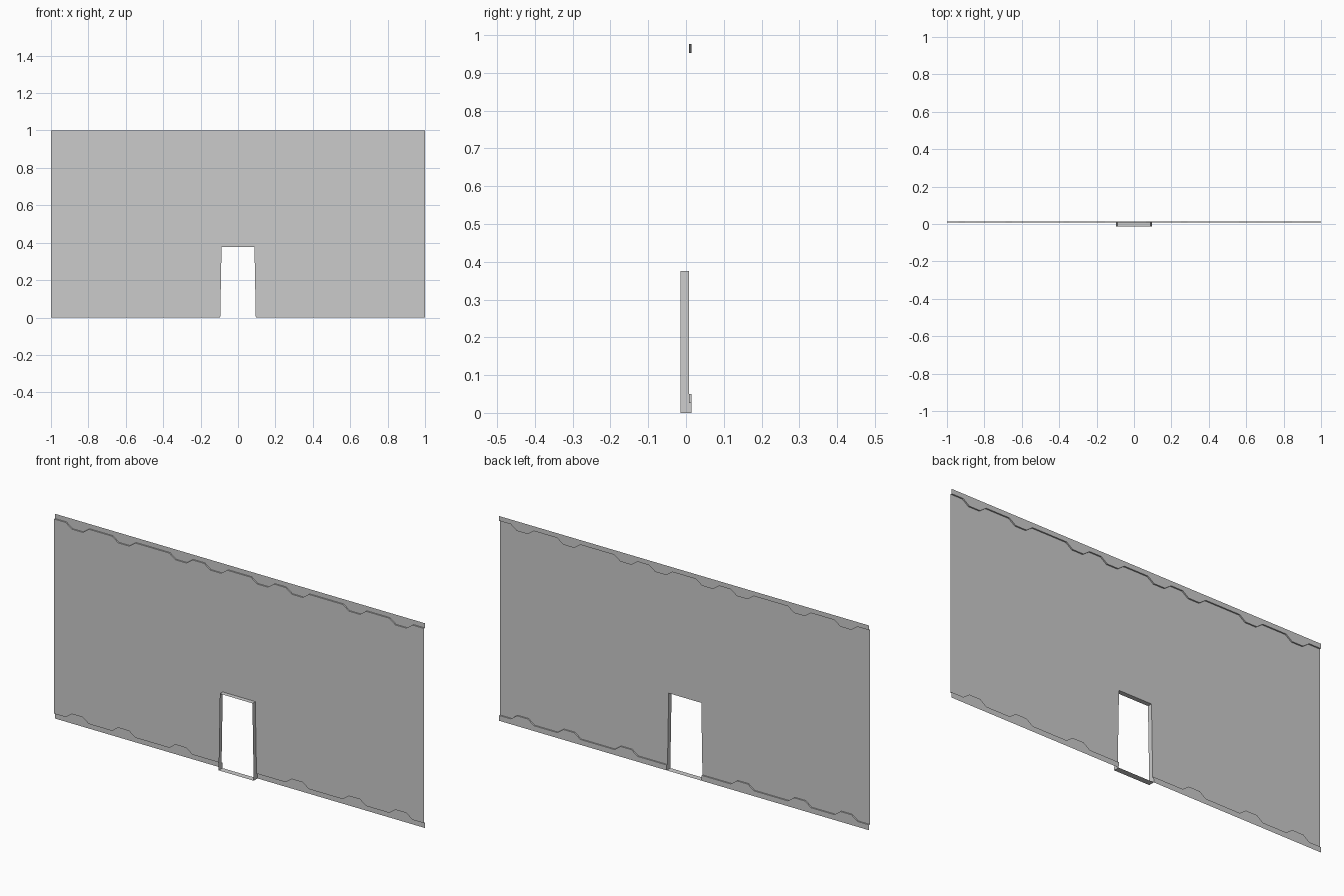
import bpy

if "Cube" in bpy.data.objects:
    bpy.data.objects.remove(bpy.data.objects["Cube"])

FRONT, MAIN, BACK = -0.0146, 0.008, 0.0146   # y planes
DOOR_B, DOOR_T, DOOR_H = 0.095, 0.088, 0.376  # door half widths and height
SLANT = 0.033


def door_x(z):
    return DOOR_B + (DOOR_T - DOOR_B) * z / DOOR_H


def make(name, faces):
    verts, idx = [], []
    for f in faces:
        idx.append(list(range(len(verts), len(verts) + len(f))))
        verts += f
    me = bpy.data.meshes.new(name)
    me.from_pydata(verts, [], idx)
    me.validate()
    ob = bpy.data.objects.new(name, me)
    bpy.context.collection.objects.link(ob)
    return ob


def zigzag(x0, x1, spans, flat, tip):
    """Edge line from x0 to x1 with trapezoid teeth on the given spans."""
    pts = [(x0, flat)]
    for a, b in spans:
        pts += [(a, flat), (a + SLANT, tip), (b - SLANT, tip), (b, flat)]
    return pts + [(x1, flat)]


def plane(pts, y):
    return [(x, y, z) for x, z in pts]


def ledge(pts):
    return [[(a[0], MAIN, a[1]), (b[0], MAIN, b[1]),
             (b[0], BACK, b[1]), (a[0], BACK, a[1])]
            for a, b in zip(pts, pts[1:])]


# Tooth positions, mirrored about the centre
right = [(0.064, 0.189), (0.252, 0.377), (0.561, 0.686), (0.812, 0.937)]
left = [(-b, -a) for a, b in reversed(right)]

# Edge lines of the raised main sheet
Z0, Z1 = 0.026, 0.050
top = zigzag(-1, 1, left + right, 0.977, 0.953)
low_r = zigzag(door_x(Z0), 1, right[1:], Z0, Z1)
low_l = [(-x, z) for x, z in reversed(low_r)]

# Main wall sheet with door opening
opening = [(-DOOR_T, DOOR_H), (DOOR_T, DOOR_H)]
make("wall_panel", [plane(low_l + opening + low_r + top[::-1], MAIN)])

# Recessed top and bottom trims, each with its zigzag ledge
make("top_trim", [plane(top + [(1, 1), (-1, 1)], BACK)] + ledge(top))
make("bottom_trim_right",
     [plane([(DOOR_B, 0), (1, 0)] + low_r[::-1], BACK)] + ledge(low_r))
make("bottom_trim_left",
     [plane([(-1, 0), (-DOOR_B, 0)] + low_l[::-1], BACK)] + ledge(low_l))

# Door surround: jambs, lintel and threshold
jamb = [(FRONT, 0), (BACK, 0), (BACK, Z0), (MAIN, Z0), (MAIN, DOOR_H), (FRONT, DOOR_H)]
surround = [[(s * door_x(z), y, z) for y, z in jamb[::-s]] for s in (1, -1)]
surround.append([(-DOOR_T, FRONT, DOOR_H), (-DOOR_T, MAIN, DOOR_H),
                 (DOOR_T, MAIN, DOOR_H), (DOOR_T, FRONT, DOOR_H)])
surround.append([(-DOOR_B, FRONT, 0), (DOOR_B, FRONT, 0),
                 (DOOR_B, BACK, 0), (-DOOR_B, BACK, 0)])
make("door_surround", surround)
